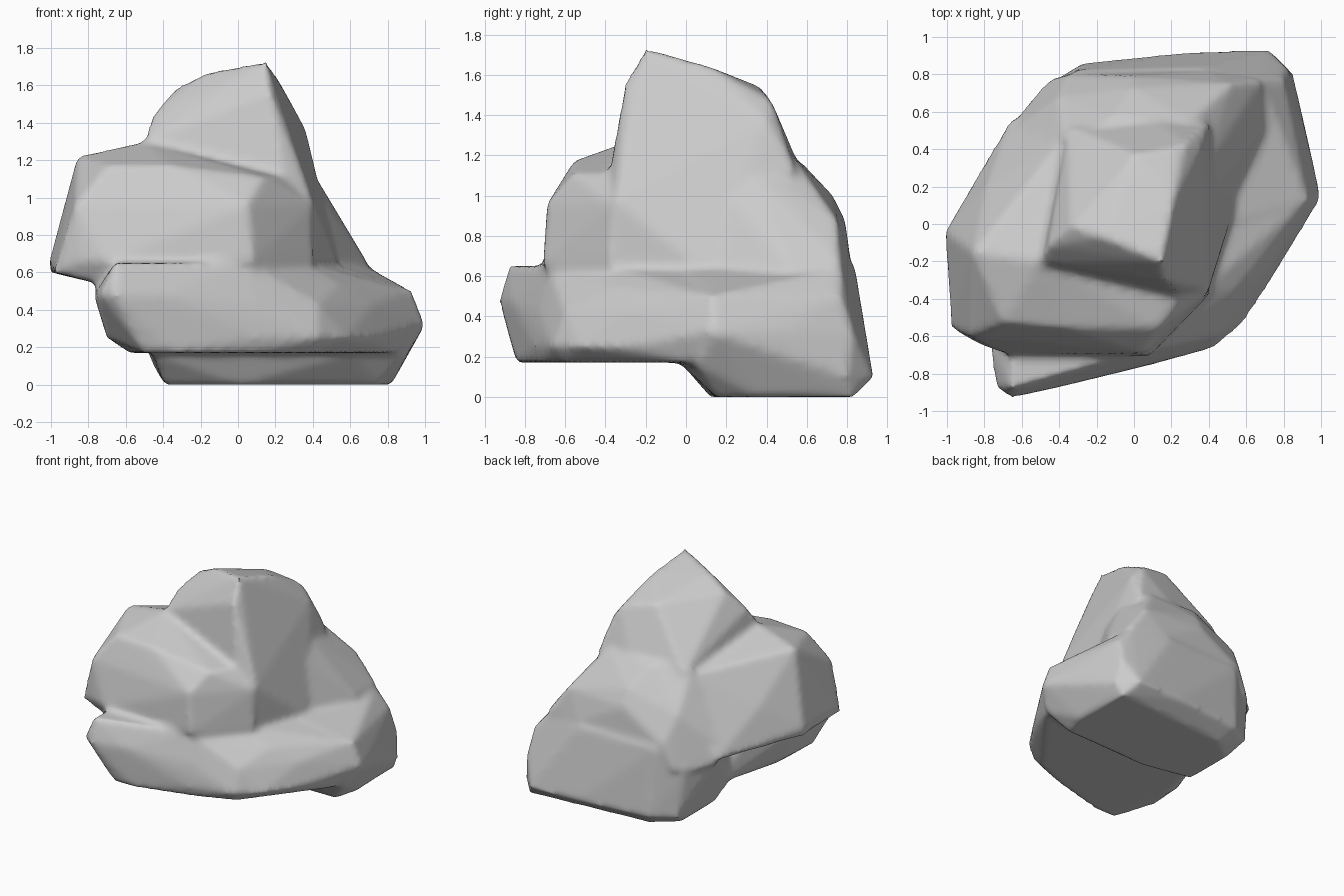
import bpy, bmesh, math

if "Cube" in bpy.data.objects:
    bpy.data.objects.remove(bpy.data.objects["Cube"])


def boulder(name, *points):
    """Chiselled convex stone wrapped around a few corner points."""
    bm = bmesh.new()
    for p in points:
        bm.verts.new(p)
    bmesh.ops.convex_hull(bm, input=bm.verts[:])
    loose = [v for v in bm.verts if not v.link_faces]
    bmesh.ops.delete(bm, geom=loose, context='VERTS')
    bmesh.ops.recalc_face_normals(bm, faces=bm.faces[:])
    me = bpy.data.meshes.new(name)
    bm.to_mesh(me)
    bm.free()
    ob = bpy.data.objects.new(name, me)
    bpy.context.collection.objects.link(ob)
    return ob


def ring(z, *xy):
    """Horizontal outline at height z."""
    return [(x, y, z) for x, y in xy]


# rear foot standing on the ground
foot = boulder("rear_foot",
    *ring(0, (-.39, .2), (-.39, .6), (-.2, .75), (.8, .83), (.82, .35), (.76, .15), (0, .12)),
    *ring(.1, (.72, .93), (.32, .92), (-.27, .86), (-.45, .75), (.85, .8)),
    *ring(.16, (-.45, .05), (.6, -.02), (.9, .05)),
    *ring(.32, (1, .14), (.92, .48), (.82, .83)),
    *ring(.5, (.93, .12), (.8, .77), (-.5, .72), (-.62, .5)),
    *ring(.64, (.68, .77), (.35, .84), (-.3, .82), (.5, 0), (-.4, 0)))

# low front ledge
ledge = boulder("front_ledge",
    *ring(.17, (-.5, -.84), (-.35, -.84), (.1, -.72), (.4, -.6), (.86, 0), (.75, .2), (-.45, .2), (-.58, -.3)),
    *ring(.25, (.1, -.75), (.43, -.66), (.58, -.53), (.74, -.29), (-.7, -.6), (-.68, -.3)),
    *ring(.33, (.85, -.08), (1, .14)),
    *ring(.48, (-.74, -.87), (-.66, -.93), (-.39, -.87), (-.77, -.65), (-.77, -.3)),
    *ring(.43, (.1, -.73), (.43, -.6), (.72, -.24)),
    (.54, -.36, .54), (.92, .12, .5),
    *ring(.65, (-.66, -.88), (-.35, -.72), (.05, -.68), (.36, -.36), (.48, .1), (-.6, 0)))

# overhanging left shoulder
shoulder = boulder("left_shoulder",
    *ring(.48, (.1, -.6), (.4, -.35), (.4, .3), (-.4, .6)),
    *ring(.54, (-.75, -.6), (-.66, .56)),
    *ring(.6, (-.98, -.55), (-1, -.05)),
    *ring(.66, (-1.01, -.04), (-.95, -.57), (-.83, -.64), (-.7, -.69), (.08, -.71), (.4, -.38)),
    *ring(.96, (-.92, -.2), (-.87, -.6), (.05, -.69), (.4, -.36)),
    *ring(1.11, (.13, -.56), (.25, -.38), (.3, .3), (-.35, .5)),
    *ring(1.17, (-.7, -.53), (-.35, -.56)),
    (-.86, -.15, 1.22), (-.79, .2, .87), (-.5, -.2, 1.3))

# back shoulder above the foot
back = boulder("back_shoulder",
    *ring(.48, (.5, 0), (.74, .5), (.72, .78), (-.44, .78), (-.66, .54)),
    *ring(.67, (.68, .77), (.68, .5), (.38, .82), (-.35, .8), (.46, 0), (-.62, .52)),
    *ring(.88, (.54, .5), (.52, .75), (0, .79), (-.4, .68)),
    *ring(1.0, (.44, .2), (.42, .65), (0, .73)),
    *ring(1.17, (.38, .3), (.3, .55), (-.1, .57), (-.37, .45)))

# summit block, highest at the front right
summit = boulder("summit",
    (-.3, 0, .9), (.3, .4, .9),
    *ring(.62, (.4, -.34), (.54, .1)),
    *ring(.98, (.4, -.35), (.44, .2), (.43, .5)),
    *ring(1.13, (.24, -.38), (-.35, .52), (.1, .57), (.4, .54)),
    *ring(1.37, (.36, .4), (-.3, .25)),
    (-.5, -.21, 1.3), (-.46, -.12, 1.44), (-.34, -.01, 1.58),
    (.17, -.3, 1.57), (-.17, -.07, 1.67), (.15, -.2, 1.73),
    (.21, .12, 1.64), (0, .37, 1.54), (.22, .4, 1.5), (.28, .43, 1.46))

# fuse the blocks into one rock
rock = foot
bpy.context.view_layer.objects.active = rock
rock.select_set(True)
for part in (ledge, shoulder, back, summit):
    mod = rock.modifiers.new("fuse", 'BOOLEAN')
    mod.operation = 'UNION'
    mod.solver = 'EXACT'
    mod.object = part
    bpy.ops.object.modifier_apply(modifier=mod.name)
    bpy.data.objects.remove(part)
rock.name = "rock"

# weather the seams and corners softly
weld = rock.modifiers.new("weather", 'REMESH')
weld.mode = 'VOXEL'
weld.voxel_size = .025
soft = rock.modifiers.new("soften", 'SMOOTH')
soft.factor = .5
soft.iterations = 4
for mod in (weld, soft):
    bpy.ops.object.modifier_apply(modifier=mod.name)
bpy.ops.object.shade_smooth_by_angle(angle=math.radians(50))
